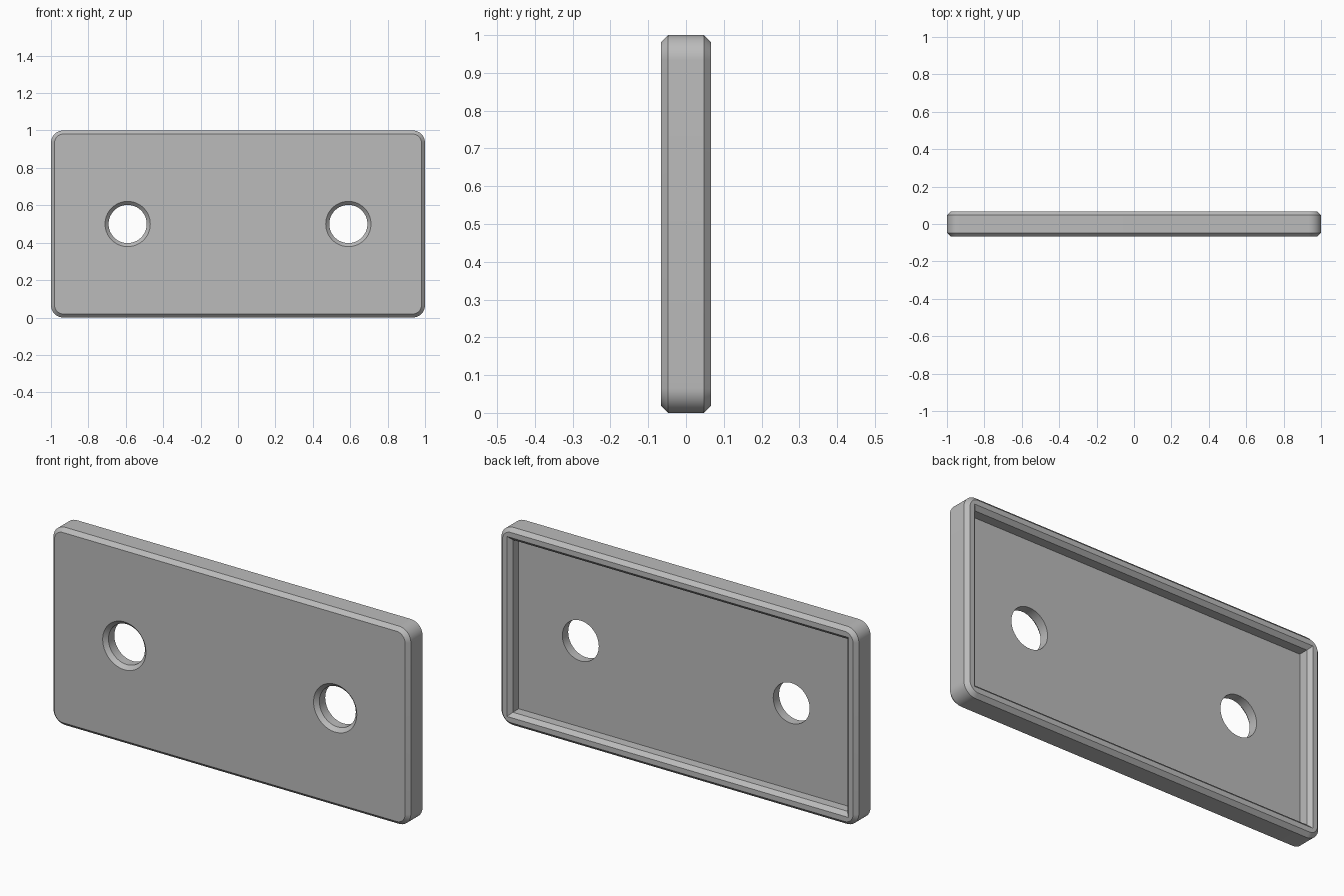
import bpy, bmesh
from math import cos, sin, pi, radians

if "Cube" in bpy.data.objects:
    bpy.data.objects.remove(bpy.data.objects["Cube"], do_unlink=True)

MID = 0.5        # height of the plate centre
HALF_Y = 0.066   # half thickness
CHAMFER = 0.019

grey = bpy.data.materials.new("plain grey")
grey.use_nodes = True
grey.diffuse_color = (0.5, 0.5, 0.5, 1)
grey.node_tree.nodes["Principled BSDF"].inputs["Base Color"].default_value = (0.5, 0.5, 0.5, 1)


def rounded_rect(hw, hh, r, steps=12):
    """Outline in x and z with arcs at the corners."""
    pts = []
    for quarter, (sx, sz) in enumerate([(1, 1), (-1, 1), (-1, -1), (1, -1)]):
        for i in range(steps + 1):
            a = (quarter + i / steps) * pi / 2
            pts.append((sx * (hw - r) + r * cos(a), sz * (hh - r) + r * sin(a)))
    return pts


def rect(hw, hh):
    return [(hw, hh), (-hw, hh), (-hw, -hh), (hw, -hh)]


def circle(cx, r, n=64):
    return [(cx + r * cos(2 * pi * i / n), r * sin(2 * pi * i / n)) for i in range(n)]


def loft(name, sections):
    """Closed solid through (y, outline) sections."""
    bm = bmesh.new()
    rings = [[bm.verts.new((x, y, z + MID)) for x, z in pts] for y, pts in sections]
    for a, b in zip(rings, rings[1:]):
        for i in range(len(a)):
            j = (i + 1) % len(a)
            bm.faces.new((a[i], a[j], b[j], b[i]))
    bm.faces.new(rings[0])
    bm.faces.new(rings[-1])
    bmesh.ops.recalc_face_normals(bm, faces=bm.faces)
    mesh = bpy.data.meshes.new(name)
    bm.to_mesh(mesh)
    bm.free()
    mesh.materials.append(grey)
    obj = bpy.data.objects.new(name, mesh)
    bpy.context.collection.objects.link(obj)
    return obj


# Plate body with rounded corners and chamfered rims
c = CHAMFER
face = rounded_rect(1 - c, MID - c, 0.066 - c)
side = rounded_rect(1, MID, 0.066)
plate = loft("plate", [(-HALF_Y, face), (c - HALF_Y, side),
                       (HALF_Y - c, side), (HALF_Y, face)])

# Back pocket with straight walls and a chamfered mouth
wall = 0.064
cutters = [loft("pocket_cutter", [
    (0, rect(1 - wall, MID - wall)),
    (HALF_Y - c, rect(1 - wall, MID - wall)),
    (HALF_Y + c, rect(1 - wall + 2 * c, MID - wall + 2 * c))])]

# Two through holes, countersunk at the front
for x in (-0.59, 0.59):
    cutters.append(loft("hole_cutter", [
        (-HALF_Y - c, circle(x, 0.102 + 2 * c)),
        (-HALF_Y + c, circle(x, 0.102)),
        (0.03, circle(x, 0.102))]))

bpy.ops.object.select_all(action="DESELECT")
plate.select_set(True)
bpy.context.view_layer.objects.active = plate
for cutter in cutters:
    cutter.hide_render = True
    mod = plate.modifiers.new("cut", "BOOLEAN")
    mod.operation = "DIFFERENCE"
    mod.solver = "EXACT"
    mod.object = cutter
    bpy.ops.object.modifier_apply(modifier=mod.name)
    bpy.data.objects.remove(cutter, do_unlink=True)

bpy.ops.object.shade_smooth_by_angle(angle=radians(30))
